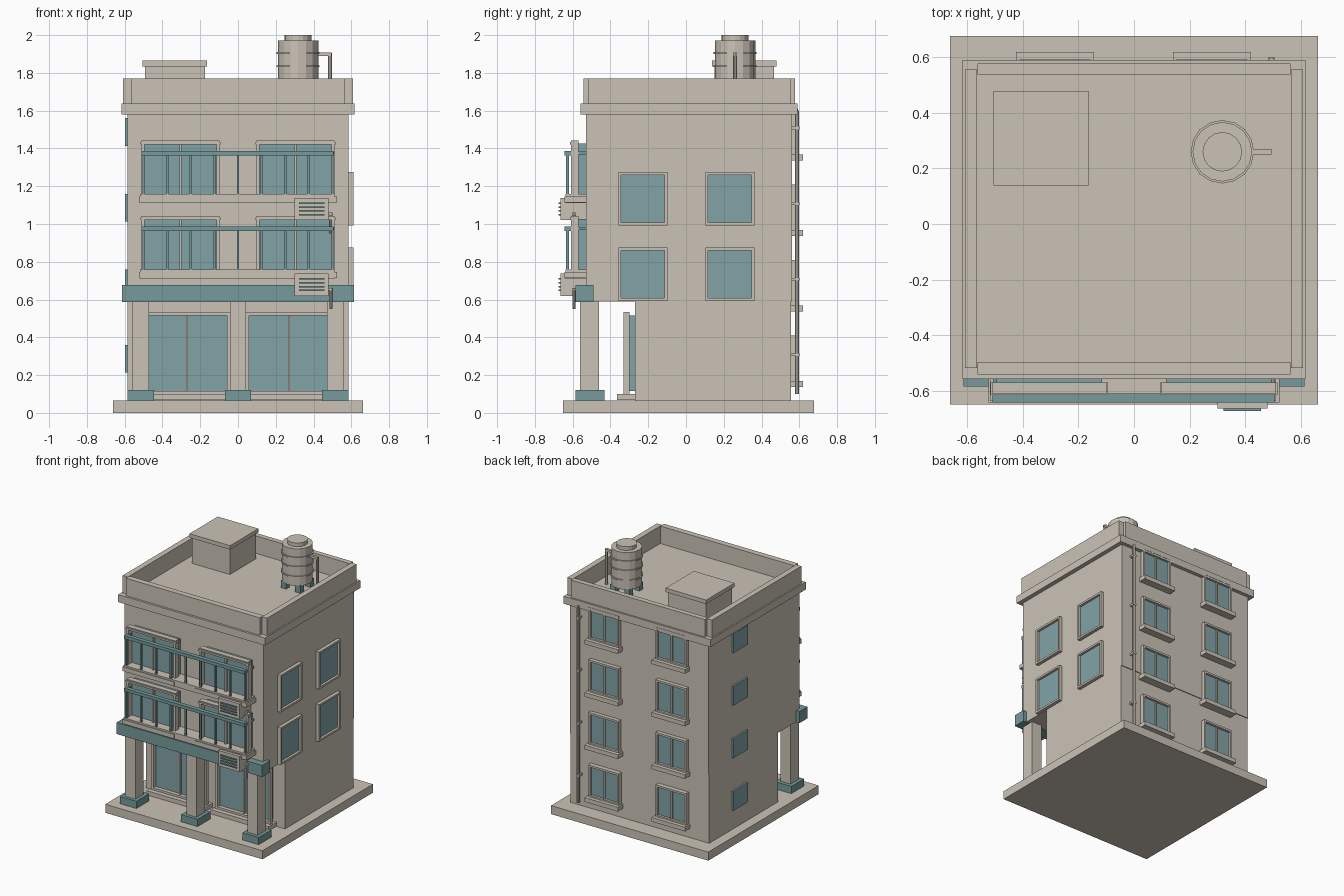
import bpy, bmesh, math

if "Cube" in bpy.data.objects:
    bpy.data.objects.remove(bpy.data.objects["Cube"])

def mat(name, c):
    m = bpy.data.materials.new(name)
    m.diffuse_color = (*c, 1)
    m.use_nodes = True
    m.node_tree.nodes["Principled BSDF"].inputs["Base Color"].default_value = m.diffuse_color
    return m

BEIGE = mat("beige_render", (0.60, 0.545, 0.475))
GLASS = mat("glass_teal", (0.225, 0.37, 0.385))
TEAL = mat("trim_teal", (0.18, 0.33, 0.335))

def finish(name, bm, m):
    me = bpy.data.meshes.new(name)
    bmesh.ops.recalc_face_normals(bm, faces=bm.faces)
    bm.to_mesh(me)
    bm.free()
    me.materials.append(m)
    ob = bpy.data.objects.new(name, me)
    bpy.context.collection.objects.link(ob)
    return ob

def boxes(name, m, *bounds):
    """One object from boxes given as (x0, x1, y0, y1, z0, z1)."""
    bm = bmesh.new()
    for b in bounds:
        vs = bmesh.ops.create_cube(bm, size=1)["verts"]
        for v in vs:
            v.co = [(b[2*i] + b[2*i+1]) / 2 + v.co[i] * (b[2*i+1] - b[2*i]) for i in range(3)]
    return finish(name, bm, m)

def cylinders(name, m, x, y, n, *parts):
    """One object from upright cylinders given as (radius, z0, z1)."""
    bm = bmesh.new()
    for r, z0, z1 in parts:
        vs = bmesh.ops.create_cone(bm, cap_ends=True, segments=n, radius1=r, radius2=r, depth=z1 - z0)["verts"]
        bmesh.ops.translate(bm, verts=vs, vec=(x, y, (z0 + z1) / 2))
    return finish(name, bm, m)

def place(side, wall, u0, u1, d0, d1, z0, z1):
    """Box on a wall: u runs along the wall, d points outwards."""
    s = -1 if side == "front" else 1
    a, b = sorted((wall + s * d0, wall + s * d1))
    return (a, b, u0, u1, z0, z1) if side == "right" else (u0, u1, a, b, z0, z1)

def window(name, side, wall, c, hw, z0, z1, g, f, t, sill=0, split=True):
    """Glass panes to depth g, a frame of border t to depth f, optional sill."""
    P = lambda *a: place(side, wall, *a)
    o = hw - t
    back = g if g > 0.02 else 0
    fr = [P(c-hw, c-o, back, f, z0, z1), P(c+o, c+hw, back, f, z0, z1),
          P(c-o, c+o, back, f, z0, z0+t), P(c-o, c+o, back, f, z1-t, z1)]
    if split:
        fr.append(P(c-0.006, c+0.006, back, (g + f) / 2, z0+t, z1-t))
    if sill:
        fr.append(P(c-hw-0.012, c+hw+0.012, 0, sill, z0-0.028, z0+0.004))
    boxes(name + "_frame", BEIGE, *fr)
    boxes(name + "_glass", GLASS, P(c-o, c+o, -0.01, g, z0+t, z1-t))

# Ground slab, set-back ground floor, upper floors, cornice
boxes("ground_slab", BEIGE, (-0.662, 0.662, -0.65, 0.677, 0, 0.065))
boxes("ground_floor", BEIGE, (-0.585, 0.585, -0.27, 0.556, 0.065, 0.59))
boxes("upper_floors", BEIGE, (-0.585, 0.585, -0.53, 0.562, 0.59, 1.585))
boxes("cornice", BEIGE, (-0.618, 0.618, -0.558, 0.59, 1.58, 1.637))

# Parapet walls
boxes("parapet", BEIGE,
      (-0.608, -0.565, -0.518, 0.557, 1.637, 1.77), (0.565, 0.608, -0.518, 0.557, 1.637, 1.77),
      (-0.563, 0.563, -0.542, -0.497, 1.637, 1.77), (-0.563, 0.563, 0.538, 0.577, 1.637, 1.77))

# Canopy band and front columns
boxes("canopy_band", TEAL, (-0.613, 0.613, -0.585, -0.49, 0.588, 0.676))
for i, x in enumerate((-0.515, 0, 0.515)):
    boxes(f"column_{i}", BEIGE, (x-0.043, x+0.043, -0.56, -0.46, 0.11, 0.6))
    boxes(f"column_base_{i}", TEAL, (x-0.069, x+0.069, -0.585, -0.432, 0.065, 0.12))

# Shop fronts
for i, x in enumerate((-0.27, 0.27)):
    window(f"shop_front_{i}", "front", -0.27, x, 0.232, 0.095, 0.535, 0.03, 0.06, 0.02, sill=0.095)

# Balconies with railings, windows and air conditioners
for i, z in enumerate((0.76, 1.16)):
    for j, x in enumerate((-0.305, 0.305)):
        window(f"balcony_window_{i}{j}", "front", -0.53, x, 0.206, z-0.018, z+0.283, 0.04, 0.08, 0.016, sill=0.113)
        boxes(f"balcony_lintel_{i}{j}", BEIGE, (x-0.212, x+0.212, -0.615, -0.57, z+0.262, z+0.275))
    boxes(f"balcony_slab_{i}", BEIGE, (-0.518, 0.512, -0.638, -0.53, z-0.05, z-0.002))
    rails = [(-0.51, 0.505, -0.642, -0.61, z+0.202, z+0.226)]
    for s in (-0.5, 0.5):
        rails.append((s-0.007, s+0.007, -0.62, -0.53, z+0.208, z+0.224))
    for k in range(9):
        x = -0.5 + k * 0.125
        rails.append((x-0.006, x+0.006, -0.634, -0.62, z-0.003, z+0.205))
    boxes(f"balcony_railing_{i}", TEAL, *rails)
    boxes(f"air_conditioner_{i}", BEIGE, (0.3, 0.48, -0.665, -0.53, z-0.14, z-0.022))
    boxes(f"air_conditioner_louvres_{i}", TEAL,
          *[(0.322, 0.458, -0.674, -0.665, z-0.115+k*0.02, z-0.107+k*0.02) for k in range(4)])
    cylinders(f"drain_pipe_{i}", BEIGE, 0.492, -0.593, 8, (0.007, z-0.21, z-0.1))
    boxes(f"drain_elbow_{i}", BEIGE, (0.475, 0.497, -0.6, -0.586, z-0.112, z-0.098))

# Right side windows
for i, z in enumerate((0.592, 0.992)):
    for j, y in enumerate((-0.228, 0.232)):
        window(f"side_window_{i}{j}", "right", 0.585, y, 0.13, z, z+0.283, 0.008, 0.026, 0.015, split=False)

# Four storeys of back windows and small left windows
for i in range(4):
    z = 0.165 + 0.4 * i
    for j, x in enumerate((-0.285, 0.28)):
        window(f"back_window_{i}{j}", "back", 0.556, x, 0.128, z, z+0.245, 0.018, 0.036, 0.015, sill=0.064)
    boxes(f"left_window_{i}", GLASS, (-0.599, -0.58, 0.11, 0.285, z+0.048, z+0.195))

# Rain pipe on the back
cylinders("rain_pipe", BEIGE, 0.495, 0.588, 8, (0.011, 0.1, 1.6))
boxes("rain_pipe_brackets", BEIGE, *[(0.482, 0.508, 0.55, 0.6, z, z+0.015) for z in (0.3, 0.7, 1.1, 1.5)])

# Roof hatch
boxes("roof_hatch", BEIGE, (-0.493, -0.175, 0.152, 0.466, 1.63, 1.836))
boxes("roof_hatch_lid", BEIGE, (-0.505, -0.163, 0.138, 0.478, 1.835, 1.865))

# Water tank on legs with a pipe
cylinders("water_tank", BEIGE, 0.318, 0.26, 16, (0.107, 1.69, 1.972), (0.071, 1.972, 2.0),
          *[(0.114, z, z+0.01) for z in (1.755, 1.83, 1.9)])
boxes("tank_legs", TEAL, *[(0.318+a*0.06-0.022, 0.318+a*0.06+0.022, 0.26+b*0.06-0.022, 0.26+b*0.06+0.022, 1.63, 1.692)
                           for a in (-1, 1) for b in (-1, 1)])
cylinders("tank_pipe", BEIGE, 0.487, 0.26, 8, (0.01, 1.637, 1.905))
boxes("tank_pipe_elbow", BEIGE, (0.41, 0.495, 0.25, 0.27, 1.89, 1.908))
